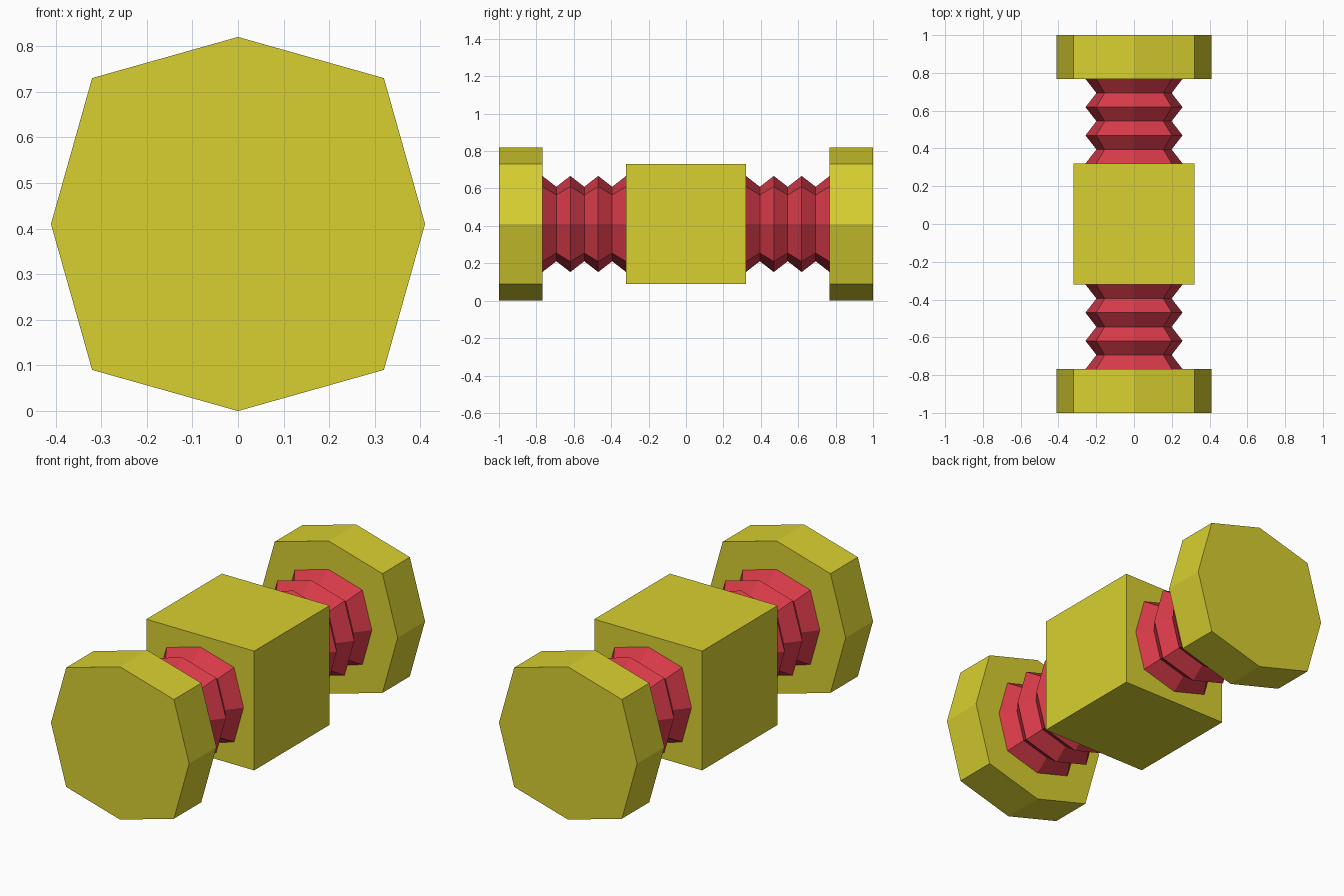
import bpy

if "Cube" in bpy.data.objects:
    bpy.data.objects.remove(bpy.data.objects["Cube"])

CZ = 0.41    # height of the central axis
K = 0.78     # diagonal corners of the eight-sided section, relative to its radius


def material(name, col):
    m = bpy.data.materials.new(name)
    m.diffuse_color = (*col, 1)
    m.use_nodes = True
    m.node_tree.nodes["Principled BSDF"].inputs["Base Color"].default_value = m.diffuse_color
    return m


yellow = material("yellow", (0.69, 0.63, 0.03))
red = material("red", (0.67, 0.042, 0.065))


def loft(name, section, stations, mat, caps=True):
    """Sweep a section along y through (y, scale) stations."""
    n = len(section)
    verts = [(x * r, y, CZ + z * r) for y, r in stations for x, z in section]
    faces = []
    for s in range(len(stations) - 1):
        a, b = s * n, (s + 1) * n
        for i in range(n):
            j = (i + 1) % n
            faces.append((a + i, a + j, b + j, b + i))
    if caps:
        last = (len(stations) - 1) * n
        faces.append(tuple(reversed(range(n))))
        faces.append(tuple(range(last, last + n)))
    # sections run clockwise seen from the front, so normals face outward
    me = bpy.data.meshes.new(name)
    me.from_pydata(verts, [], faces)
    me.materials.append(mat)
    ob = bpy.data.objects.new(name, me)
    bpy.context.collection.objects.link(ob)
    return ob


octagon = [(0, 1), (K, K), (1, 0), (K, -K), (0, -1), (-K, -K), (-1, 0), (-K, K)]
square = [(-1, 1), (1, 1), (1, -1), (-1, -1)]

# central block
loft("centre_block", square, [(-0.32, 0.32), (0.32, 0.32)], yellow)

for label, s in (("front", -1), ("back", 1)):
    # end weight
    ends = sorted((s * 0.768, s * 1.0))
    loft(label + "_end_weight", octagon, [(y, 0.41) for y in ends], yellow)
    # ribbed grip, alternating wide and narrow rings
    rings = [(s * (0.32 + 0.448 * i / 6), 0.199 if i % 2 else 0.257) for i in range(7)]
    loft(label + "_ribbed_grip", octagon, sorted(rings), red, caps=False)
